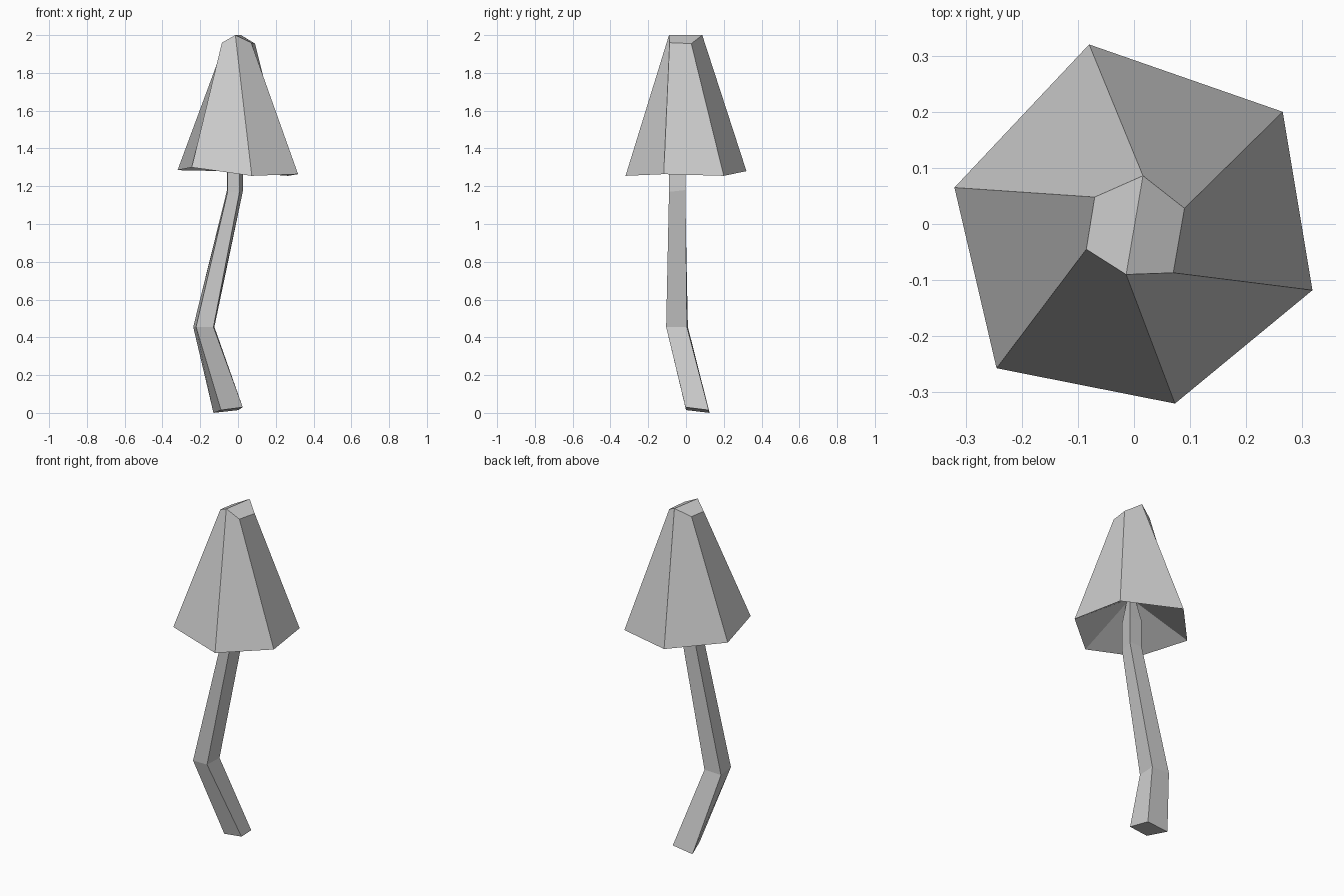
import bpy
import bmesh

cube = bpy.data.objects.get("Cube")
if cube:
    bpy.data.objects.remove(cube, do_unlink=True)

grey = bpy.data.materials.new("pale_grey")
grey.use_nodes = True
colour = (0.6, 0.6, 0.6, 1)
grey.diffuse_color = colour
grey.node_tree.nodes["Principled BSDF"].inputs["Base Color"].default_value = colour


def loft(name, rings, close_start, close_end):
    """Join rings of points with flat quads, then close the ends."""
    bm = bmesh.new()
    loops = [[bm.verts.new(p) for p in ring] for ring in rings]
    n = len(loops[0])
    for low, high in zip(loops, loops[1:]):
        for i in range(n):
            j = (i + 1) % n
            bm.faces.new((low[i], low[j], high[j], high[i]))
    close_start(bm, loops[0])
    close_end(bm, loops[-1])
    bmesh.ops.recalc_face_normals(bm, faces=bm.faces)
    mesh = bpy.data.meshes.new(name)
    bm.to_mesh(mesh)
    bm.free()
    mesh.materials.append(grey)
    obj = bpy.data.objects.new(name, mesh)
    bpy.context.collection.objects.link(obj)
    return obj


def flat_end(bm, loop):
    bm.faces.new(loop)


def hollow_end(bm, loop):
    # Underside rises to a point around the stem
    apex = bm.verts.new((-0.01, -0.04, 1.48))
    for i, v in enumerate(loop):
        bm.faces.new((v, loop[(i + 1) % len(loop)], apex))


def ridged_end(bm, loop):
    # Two planes meeting along a ridge from back to front
    bm.faces.new(loop[0:4])
    bm.faces.new(loop[3:6] + loop[0:1])


# Six-sided cap with an uneven rim and a ridged crown
rim = [(-0.08, 0.32, 1.28), (0.265, 0.20, 1.255), (0.318, -0.118, 1.264),
       (0.073, -0.32, 1.255), (-0.245, -0.257, 1.30), (-0.32, 0.065, 1.285)]
crown = [(0.016, 0.086, 2.0), (0.09, 0.028, 1.955), (0.07, -0.087, 1.96),
         (-0.014, -0.09, 2.0), (-0.085, -0.045, 1.96), (-0.07, 0.048, 1.96)]
loft("mushroom_cap", [rim, crown], hollow_end, ridged_end)

# Bent four-sided stem
foot = [(-0.13, 0.125, 0.0), (-0.09, 0.0, 0.015), (0.025, -0.003, 0.03), (0.003, 0.12, 0.015)]
bend = [(-0.237, 0.01, 0.455), (-0.222, -0.105, 0.455), (-0.13, -0.105, 0.455), (-0.125, 0.005, 0.455)]
neck = [(-0.058, -0.005, 1.18), (-0.055, -0.09, 1.17), (0.008, -0.09, 1.17), (0.027, -0.003, 1.18)]
collar = [(x, y, 1.34) for x, y, z in neck]
tip = [(-0.01 + (x + 0.01) * 0.4, -0.04 + (y + 0.04) * 0.4, 1.48) for x, y, z in neck]
loft("mushroom_stem", [foot, bend, neck, collar, tip], flat_end, flat_end)
